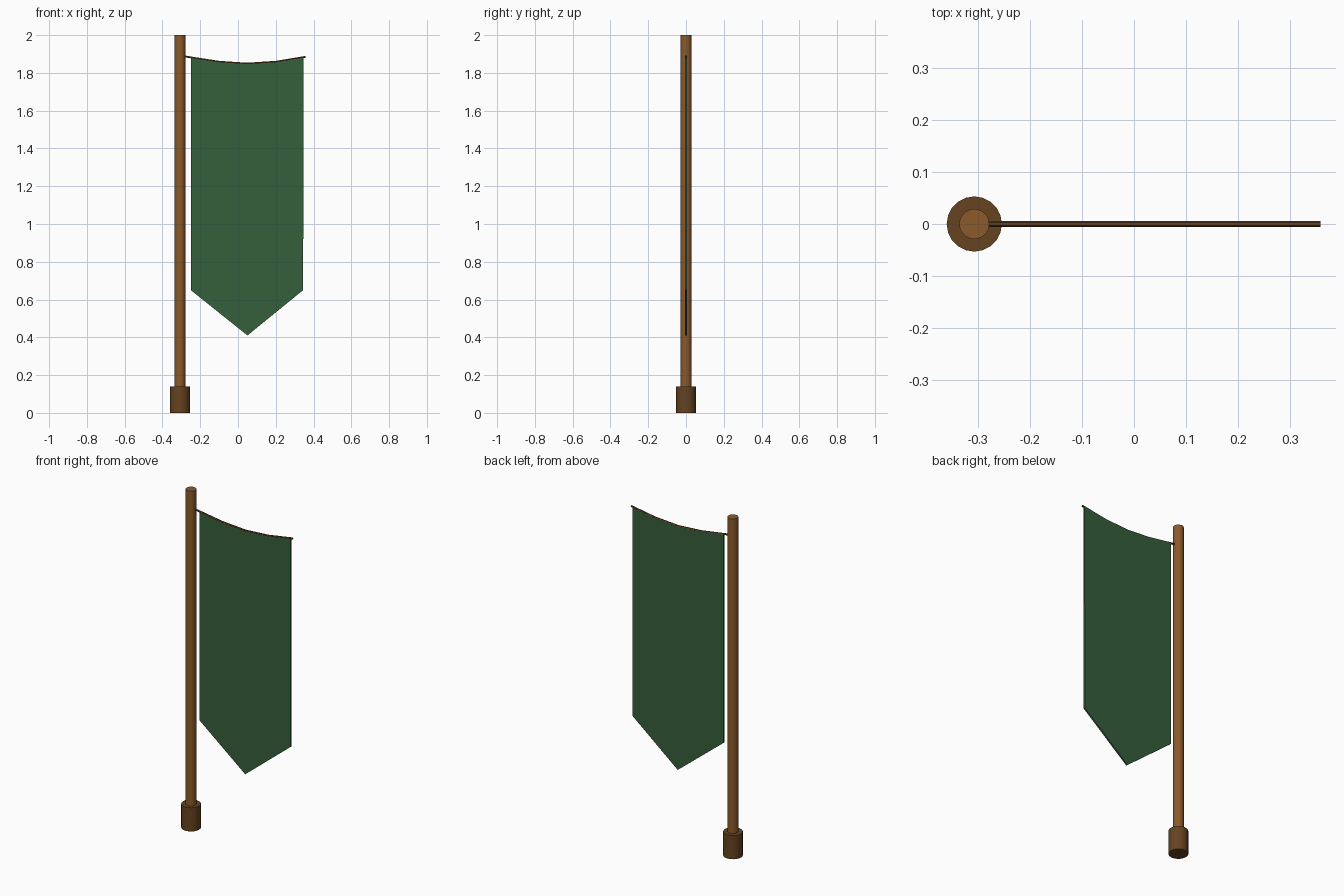
import bpy, bmesh, math
from mathutils import Vector

if "Cube" in bpy.data.objects:
    bpy.data.objects.remove(bpy.data.objects["Cube"])


def material(name, rgb):
    m = bpy.data.materials.new(name)
    m.diffuse_color = (*rgb, 1)
    m.use_nodes = True
    m.node_tree.nodes["Principled BSDF"].inputs["Base Color"].default_value = m.diffuse_color
    return m


WOOD = material("wood", (0.258, 0.102, 0.024))
DARK = material("dark wood", (0.130, 0.056, 0.015))
GREEN = material("green cloth", (0.036, 0.112, 0.044))

POLE_X = -0.307


def cylinder(name, radius, z0, z1, mat):
    bpy.ops.mesh.primitive_cylinder_add(vertices=20, radius=radius, depth=z1 - z0,
                                        location=(POLE_X, 0, (z0 + z1) / 2))
    ob = bpy.context.object
    ob.name = name
    ob.data.materials.append(mat)
    bpy.ops.object.shade_smooth_by_angle(angle=math.radians(30))


def from_bmesh(name, bm, mat):
    bmesh.ops.recalc_face_normals(bm, faces=bm.faces)
    me = bpy.data.meshes.new(name)
    bm.to_mesh(me)
    bm.free()
    me.materials.append(mat)
    bpy.context.collection.objects.link(bpy.data.objects.new(name, me))


# Pole and its foot
cylinder("pole", 0.029, 0.0, 2.0, WOOD)
cylinder("pole_foot", 0.053, 0.0, 0.14, DARK)

# Sagging top line shared by the cord and the cloth
sag = [(-0.25, 1.882), (-0.1, 1.859), (0.05, 1.849), (0.2, 1.859), (0.347, 1.882)]

# Cord: hexagonal section swept along the sagging line
path = [(-0.295, 1.890)] + sag[:-1] + [(0.358, 1.885)]
bm = bmesh.new()
rings = []
for x, z in path:
    rings.append([bm.verts.new((x, 0.0055 * math.cos(a), z + 0.0055 * math.sin(a)))
                  for a in (math.pi * i / 3 for i in range(6))])
for r, s in zip(rings, rings[1:]):
    for i in range(6):
        j = (i + 1) % 6
        bm.faces.new((r[i], r[j], s[j], s[i]))
bm.faces.new(rings[0])
bm.faces.new(rings[-1])
from_bmesh("cord", bm, DARK)

# Cloth: pointed outline given thickness
outline = sag + [(0.345, 0.65), (0.05, 0.41), (-0.25, 0.65)]
bm = bmesh.new()
face = bm.faces.new([bm.verts.new((x, -0.004, z)) for x, z in outline])
ext = bmesh.ops.extrude_face_region(bm, geom=[face], use_keep_orig=True)
bmesh.ops.translate(bm, vec=Vector((0, 0.010, 0)),
                    verts=[v for v in ext["geom"] if isinstance(v, bmesh.types.BMVert)])
from_bmesh("banner_cloth", bm, GREEN)
